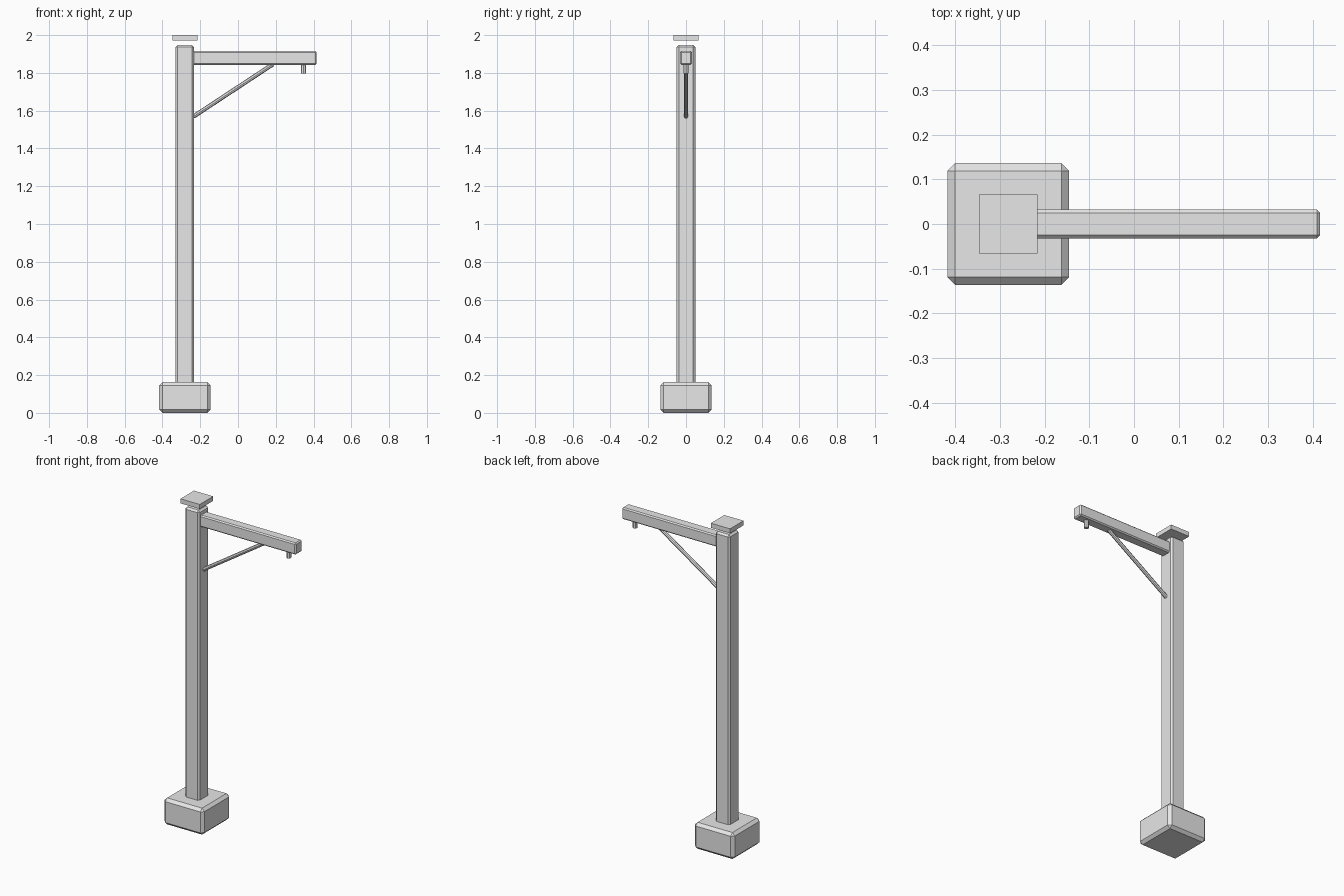
import bpy
from mathutils import Vector

if "Cube" in bpy.data.objects:
    bpy.data.objects.remove(bpy.data.objects["Cube"])

grey = bpy.data.materials.new("light_grey")
grey.diffuse_color = (0.8, 0.8, 0.8, 1)
grey.use_nodes = True
grey.node_tree.nodes["Principled BSDF"].inputs["Base Color"].default_value = grey.diffuse_color

POST_X = -0.281


def box(name, lo, hi, bevel=0.0):
    """Box between two corners, with optional chamfered edges."""
    lo, hi = Vector(lo), Vector(hi)
    bpy.ops.mesh.primitive_cube_add(size=1, location=(lo + hi) / 2)
    ob = bpy.context.object
    ob.name = name
    ob.scale = hi - lo
    bpy.ops.object.transform_apply(location=False, rotation=False, scale=True)
    if bevel:
        mod = ob.modifiers.new("chamfer", "BEVEL")
        mod.width = bevel
        mod.segments = 1
    ob.data.materials.append(grey)
    return ob


def rod(name, start, end, radius, sides=8):
    """Faceted rod between two points."""
    start, end = Vector(start), Vector(end)
    axis = end - start
    bpy.ops.mesh.primitive_cylinder_add(vertices=sides, radius=radius,
                                        depth=axis.length, location=(start + end) / 2)
    ob = bpy.context.object
    ob.name = name
    ob.rotation_euler = axis.to_track_quat('Z', 'Y').to_euler()
    ob.data.materials.append(grey)
    return ob


def post_box(name, half, z0, z1, bevel=0.0):
    """Square block centred on the post axis."""
    return box(name, (POST_X - half, -half, z0), (POST_X + half, half, z1), bevel)


# Footing, post and the cap floating just above it
post_box("base_block", 0.136, 0.0, 0.163, 0.017)
post_box("post", 0.049, 0.10, 1.947, 0.011)
post_box("post_cap", 0.0655, 1.972, 2.0)

# Horizontal arm
box("arm", (-0.26, -0.032, 1.843), (0.416, 0.032, 1.915), 0.007)

# Diagonal brace and hanging peg
rod("brace", (-0.236, 0, 1.569), (0.185, 0, 1.846), 0.0115)
rod("hanging_peg", (0.347, 0, 1.798), (0.347, 0, 1.85), 0.014)
